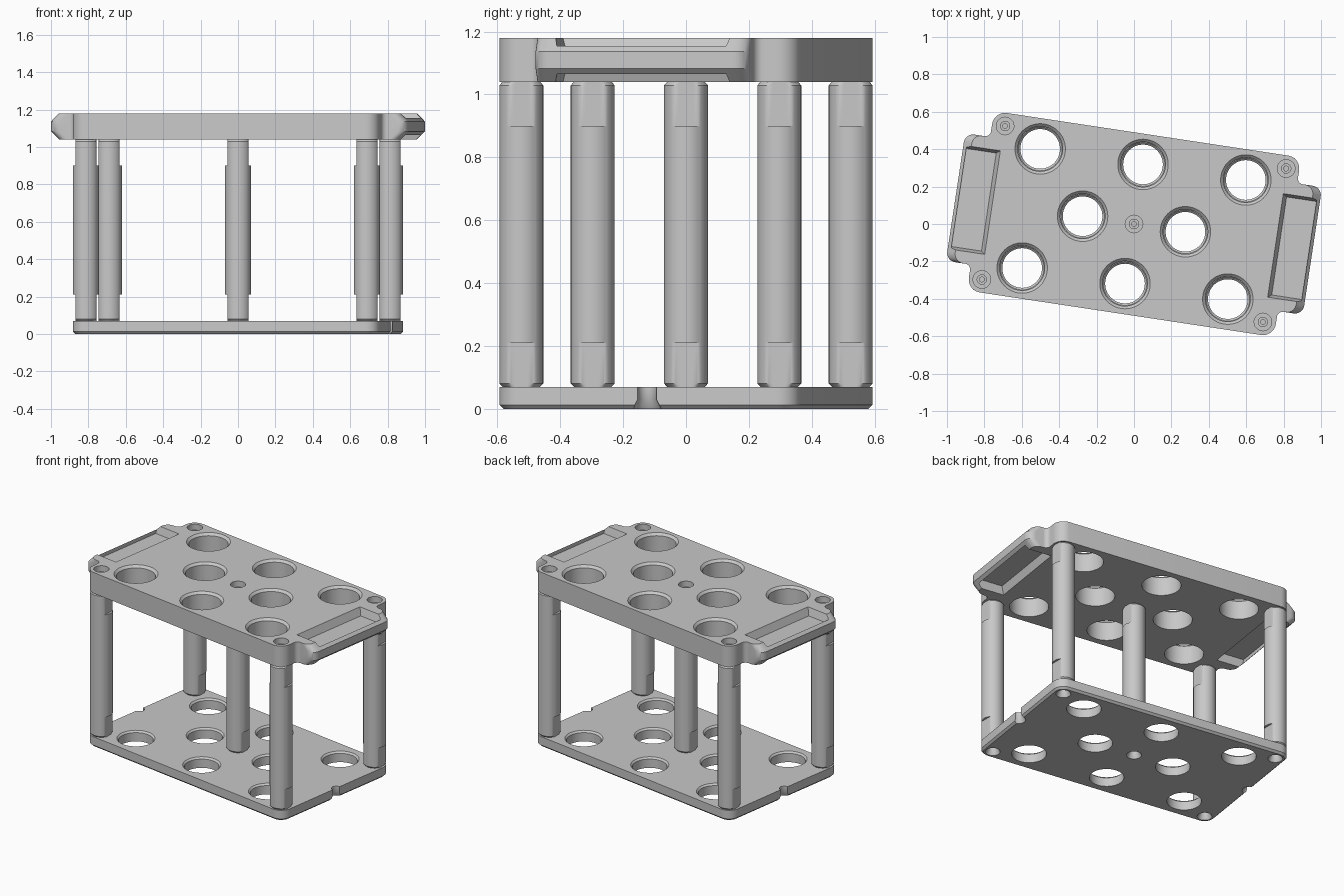
import bpy, bmesh, math
from mathutils import Vector, Matrix

cube = bpy.data.objects.get("Cube")
if cube:
    bpy.data.objects.remove(cube, do_unlink=True)

TURN = Matrix.Rotation(math.radians(-8.6), 4, 'Z')
TOP, UNDER, BASE = 1.18, 1.04, 0.07
MID = (TOP + UNDER) / 2

grey = bpy.data.materials.new("plain grey")
grey.use_nodes = True
grey.diffuse_color = (0.58, 0.58, 0.58, 1)
grey.node_tree.nodes["Principled BSDF"].inputs["Base Color"].default_value = (0.58, 0.58, 0.58, 1)


def finish(bm, name):
    bmesh.ops.remove_doubles(bm, verts=bm.verts, dist=0.0002)
    bmesh.ops.recalc_face_normals(bm, faces=bm.faces)
    mesh = bpy.data.meshes.new(name)
    bm.to_mesh(mesh)
    bm.free()
    mesh.materials.append(grey)
    obj = bpy.data.objects.new(name, mesh)
    bpy.context.collection.objects.link(obj)
    return obj


def loft(bm, rings):
    """Skin a stack of equal-length point rings and cap both ends."""
    loops = [[bm.verts.new(p) for p in ring] for ring in rings]
    for a, b in zip(loops, loops[1:]):
        for i in range(len(a)):
            j = (i + 1) % len(a)
            bm.faces.new((a[i], a[j], b[j], b[i]))
    bm.faces.new(loops[0][::-1])
    bm.faces.new(loops[-1])


def circle(x, y, z, r, n=48, limit=9):
    pts = []
    for i in range(n):
        t = 2 * math.pi * i / n
        dx = max(-limit, min(limit, r * math.cos(t)))
        pts.append((x + dx, y + r * math.sin(t), z))
    return pts


def rounded(quarter, steps=8):
    """Outline with rounded right-angle corners from one quarter, mirrored twice."""
    half = quarter + [(-x, y, r) for x, y, r in reversed(quarter)]
    pts = half + [(x, -y, r) for x, y, r in reversed(half)]
    out = []
    for i, (x, y, r) in enumerate(pts):
        p = Vector((x, y))
        before = Vector(pts[i - 1][:2])
        after = Vector(pts[(i + 1) % len(pts)][:2])
        d1, d2 = (p - before).normalized(), (after - p).normalized()
        centre = p - d1 * r + d2 * r
        for k in range(steps + 1):
            t = math.pi / 2 * k / steps
            out.append(centre - d2 * r * math.cos(t) + d1 * r * math.sin(t))
    return out


def carve(obj, cutter):
    mod = obj.modifiers.new("carve", 'BOOLEAN')
    mod.operation, mod.solver, mod.object = 'DIFFERENCE', 'EXACT', cutter
    bpy.context.view_layer.objects.active = obj
    bpy.ops.object.modifier_apply(modifier=mod.name)
    bpy.data.objects.remove(cutter, do_unlink=True)


def smooth(obj):
    bpy.ops.object.select_all(action='DESELECT')
    obj.select_set(True)
    bpy.context.view_layer.objects.active = obj
    bpy.ops.object.shade_smooth_by_angle(angle=math.radians(30))


posts = [(0, 0)] + [(sx * 0.76, sy * 0.415) for sx in (-1, 1) for sy in (-1, 1)]
tubes = [(-0.278, 0), (0.278, 0)]
tubes += [(x, y) for x in (-0.556, 0, 0.556) for y in (-0.322, 0.322)]


def drill(bm, places, profile):
    for x, y in places:
        loft(bm, [circle(x, y, z, r) for z, r in profile])


# Top plate with a bevelled handle at each end
outline = rounded([(0.965, 0.345, 0.05), (0.83, 0.345, 0.03), (0.83, 0.485, 0.07)])


def plate_ring(z, bevel):
    return [(p.x - math.copysign(bevel, p.x) if abs(p.x) > 0.9 else p.x, p.y, z) for p in outline]


bm = bmesh.new()
loft(bm, [plate_ring(UNDER, 0.043), plate_ring(UNDER + 0.043, 0),
          plate_ring(TOP - 0.043, 0), plate_ring(TOP, 0.043)])
top_plate = finish(bm, "top_plate")

# Tube holes, screw recesses and grip pockets
bm = bmesh.new()
drill(bm, tubes, [(UNDER - 0.05, 0.12), (TOP - 0.015, 0.12), (TOP, 0.135), (TOP + 0.05, 0.135)])
drill(bm, posts, [(UNDER - 0.05, 0.025), (TOP - 0.04, 0.025), (TOP - 0.04, 0.047), (TOP + 0.05, 0.047)])
for side in (-1, 1):
    for up in (-1, 1):
        rings = []
        for h, inner, half in ((0.02, 0.785, 0.265), (0.07, 0.765, 0.28), (0.12, 0.765, 0.28)):
            rings.append([(side * x, y, MID + up * h) for x, y in
                          ((inner, -half), (0.947, -half), (0.947, half), (inner, half))])
        loft(bm, rings)
carve(top_plate, finish(bm, "top_cutter"))

# Base plate with a chamfered lower edge
bm = bmesh.new()
rings = []
for z, inset in ((0, 0.013), (0.013, 0), (BASE, 0)):
    shape = rounded([(0.83 - inset, 0.485 - inset, 0.07 - inset)])
    rings.append([(p.x, p.y, z) for p in shape])
loft(bm, rings)
base_plate = finish(bm, "base_plate")

# Tube holes, countersunk screw holes and end notches
bm = bmesh.new()
drill(bm, tubes, [(-0.05, 0.106), (BASE - 0.011, 0.106), (BASE, 0.117), (BASE + 0.05, 0.117)])
drill(bm, posts + [(-0.83, 0), (0.83, 0)],
      [(-0.05, 0.046), (0, 0.046), (0.03, 0.03), (BASE + 0.05, 0.03)])
carve(base_plate, finish(bm, "base_cutter"))

for plate in (top_plate, base_plate):
    plate.matrix_world = TURN
    smooth(plate)

# Posts with flats and pilot holes at both ends
FLAT = 0.0557
names = ["centre_post", "right_front_post", "right_back_post", "left_front_post", "left_back_post"]
for name, (u, v) in zip(names, posts):
    x, y, _ = TURN @ Vector((u, v, 0))
    half = [(0.1, 0.013, 9), (0, 0.013, 9), (0, 0.06, FLAT), (0.011, 0.07, FLAT),
            (0.14, 0.07, FLAT), (0.14, 0.07, 9)]
    rings = [circle(x, y, BASE + d, r, 64, lim) for d, r, lim in half]
    rings += [circle(x, y, UNDER - d, r, 64, lim) for d, r, lim in reversed(half)]
    bm = bmesh.new()
    loft(bm, rings)
    smooth(finish(bm, name))
